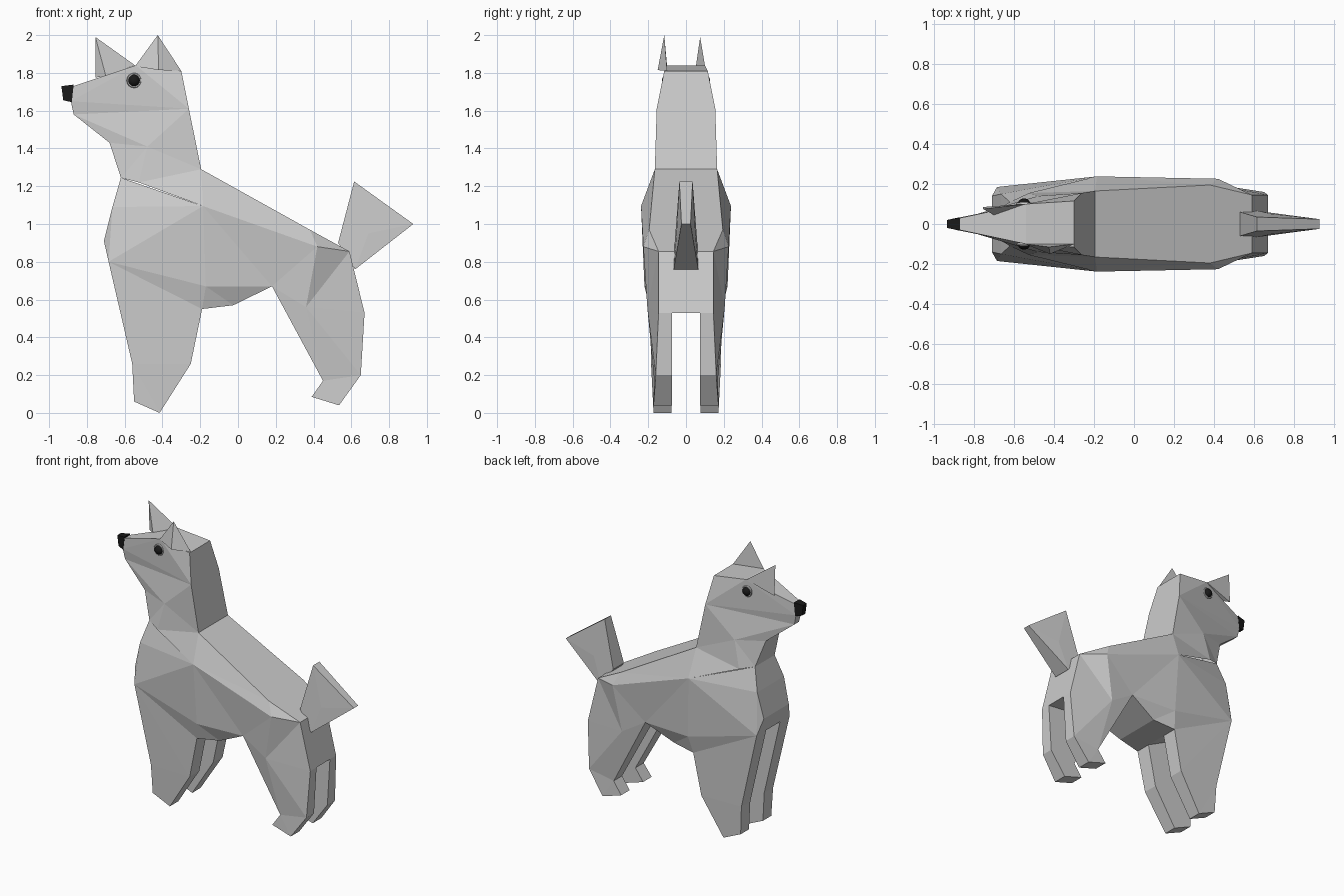
import bpy, bmesh, math

if "Cube" in bpy.data.objects:
    bpy.data.objects.remove(bpy.data.objects["Cube"])


def paint(obj, name, rgb):
    mat = bpy.data.materials.new(name)
    mat.diffuse_color = (*rgb, 1)
    mat.use_nodes = True
    mat.node_tree.nodes["Principled BSDF"].inputs["Base Color"].default_value = mat.diffuse_color
    obj.data.materials.append(mat)


def make(name, verts, faces):
    mesh = bpy.data.meshes.new(name)
    mesh.from_pydata(verts, [], faces)
    bm = bmesh.new()
    bm.from_mesh(mesh)
    bmesh.ops.recalc_face_normals(bm, faces=bm.faces)
    bm.to_mesh(mesh)
    bm.free()
    obj = bpy.data.objects.new(name, mesh)
    bpy.context.collection.objects.link(obj)
    return obj


def shell(name, pts, facets, rim, inner=None):
    """Faceted side panel, its far copy, and a strip joining them along the rim.
    The far copy is mirrored in y, or flattened to y = inner."""
    keys = list(pts)
    n = len(keys)
    near = [pts[k] for k in keys]
    far = [(x, -y if inner is None else inner, z) for x, y, z in near]
    tris = [[keys.index(c) for c in f] for f in facets.split()]
    faces = tris + [[i + n for i in reversed(t)] for t in tris]
    for a, b in zip(rim, rim[1:]):
        i, j = keys.index(a), keys.index(b)
        faces.append([i, j, j + n, i + n])
    return make(name, near + far, faces)


def mirror_y(obj):
    obj.modifiers.new("mirror", 'MIRROR').use_axis = (False, True, False)


# points shared by neighbouring parts
neck = dict(i=(-.62, .11, 1.245), k=(-.185, .238, 1.095), f=(-.195, .165, 1.29))
chest = dict(p=(-.685, .185, .80), B=(-.19, .19, .55))
thigh = dict(v=(.18, .2, .67), u=(.36, .205, .56), w=(.67, .145, .53))

# head and neck
head = dict(neck, a=(-.885, .03, 1.65), b=(-.87, .03, 1.73), c=(-.54, .10, 1.84),
            d=(-.30, .115, 1.81), e=(-.26, .155, 1.61), g=(-.87, .025, 1.58),
            h=(-.68, .075, 1.43), j=(-.48, .14, 1.41), l=(-.525, .155, 1.22))
shell("head_and_neck", head,
      "abc ace cde age gje ghj hij ilj jlf jfe lkf", "ihgabcdef")

# torso
torso = dict(neck, **chest, **thigh, n=(-.665, .15, 1.09), o=(-.71, .14, .91),
             q=(-.17, .22, .67), C=(-.025, .17, .57), r=(.38, .195, .97),
             t=(.42, .226, .88), s=(.59, .145, .855))
shell("torso", torso,
      "ikn nkp nop pkq pqB kqv qBC qCv kvt ktr krf vut tus uws rts",
      "frswuvCBponi")

# front legs
front = dict(chest, D=(-.25, .185, .26), E=(-.415, .172, 0),
             F=(-.55, .172, .06), G=(-.56, .178, .26))
mirror_y(shell("front_legs", front, "pBD pDG GDE GEF", "pBDEFGp", .078))

# hind legs
hind = dict(thigh, x=(.65, .16, .2), y=(.535, .172, .04),
            z=(.39, .172, .085), A=(.45, .168, .17))
mirror_y(shell("hind_legs", hind, "vuA uxA uwx Axy Ayz", "vuwxyzAv", .075))

# tail
tail = dict(p=(.615, .035, 1.225), q=(.928, .024, 1.0), r=(.62, .065, .76),
            s=(.53, .06, .90), m=(.69, .05, .95))
shell("tail", tail, "pqm qrm rsm spm", "pqrsp")

# ears: one swung back, one forward
tetra = [(0, 1, 2), (0, 2, 3), (0, 3, 1), (1, 2, 3)]
make("rear_ear", [(-.425, -.115, 2.0), (-.545, -.10, 1.835),
                  (-.42, -.15, 1.815), (-.30, -.10, 1.81)], tetra)
make("forward_ear", [(-.755, .075, 1.99), (-.545, .10, 1.84),
                     (-.755, .085, 1.775), (-.70, .045, 1.785)], tetra)

# nose
nose = dict(a=(-.935, .02, 1.73), b=(-.87, .032, 1.738),
            c=(-.88, .032, 1.645), d=(-.925, .02, 1.655))
paint(shell("nose", nose, "abcd", "abcda"), "black_nose", (.01, .01, .01))

# eyes with lids
for side, label in ((-1, "right"), (1, "left")):
    bpy.ops.mesh.primitive_uv_sphere_add(segments=16, ring_count=8, radius=.033,
                                         location=(-.55, side * .095, 1.76))
    eye = bpy.context.object
    eye.name = label + "_eye"
    paint(eye, "black_eye", (.01, .01, .01))
    bpy.ops.object.shade_smooth()
    bpy.ops.mesh.primitive_torus_add(major_segments=16, minor_segments=6,
                                     major_radius=.033, minor_radius=.007,
                                     location=(-.55, side * .101, 1.76),
                                     rotation=(math.pi / 2, 0, 0))
    bpy.context.object.name = label + "_eyelid"
